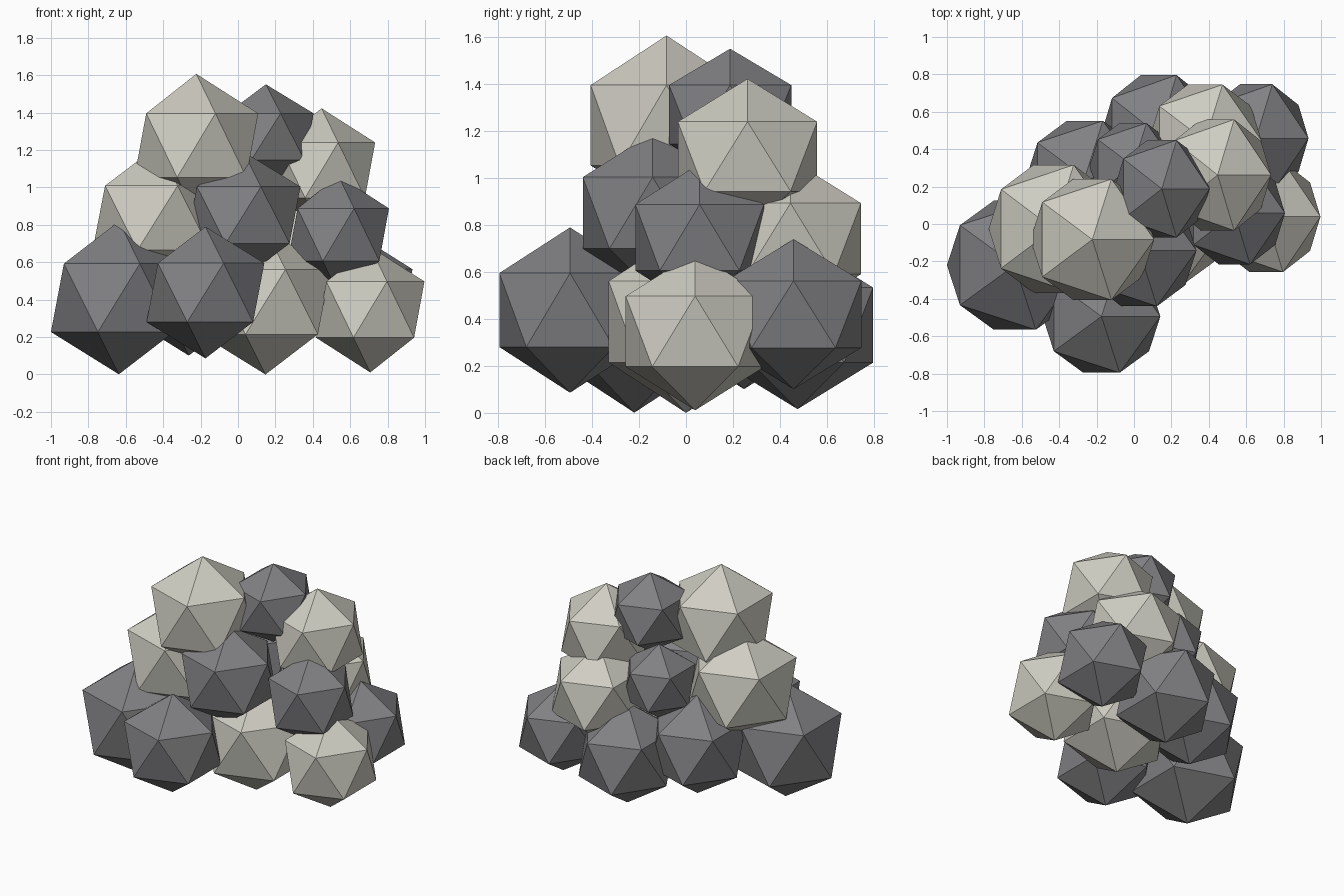
import bpy


def material(name, rgb):
    m = bpy.data.materials.new(name)
    m.diffuse_color = (*rgb, 1.0)
    return m


DARK = material("dark grey stone", (0.22, 0.22, 0.23))
LIGHT = material("pale grey stone", (0.62, 0.61, 0.54))


def boulder(name, mat, centre, radii):
    """Flat faceted twenty-sided boulder, slightly stretched per axis."""
    bpy.ops.mesh.primitive_ico_sphere_add(subdivisions=1, radius=1, location=centre)
    ob = bpy.context.object
    ob.name = name
    ob.scale = radii
    ob.data.materials.append(mat)


# Bottom layer
boulder("base_left", DARK, (-0.637, -0.22, 0.41), (0.406, 0.406, 0.409))
boulder("base_front", DARK, (-0.174, -0.494, 0.438), (0.352, 0.354, 0.352))
boulder("base_middle", LIGHT, (0.147, 0.0, 0.388), (0.387, 0.387, 0.388))
boulder("base_right", LIGHT, (0.707, 0.039, 0.347), (0.324, 0.348, 0.336))
boulder("base_back", DARK, (0.132, 0.475, 0.374), (0.345, 0.378, 0.358))
boulder("base_back_right", DARK, (0.653, 0.458, 0.42), (0.313, 0.34, 0.319))
boulder("base_back_left", DARK, (-0.263, 0.247, 0.453), (0.35, 0.358, 0.352))

# Middle layer
boulder("middle_right", DARK, (0.537, 0.058, 0.747), (0.302, 0.322, 0.315))
boulder("middle_left", LIGHT, (-0.43, -0.026, 0.837), (0.388, 0.402, 0.385))
boulder("middle_front", DARK, (0.028, -0.142, 0.852), (0.342, 0.35, 0.34))
boulder("middle_back_right", LIGHT, (0.38, 0.445, 0.742), (0.338, 0.353, 0.338))
boulder("middle_back", DARK, (-0.005, 0.31, 0.86), (0.26, 0.27, 0.265))

# Top layer
boulder("top_right", LIGHT, (0.447, 0.262, 1.092), (0.32, 0.349, 0.331))
boulder("top_back", DARK, (0.149, 0.188, 1.271), (0.285, 0.306, 0.28))
boulder("top_left", LIGHT, (-0.223, -0.083, 1.225), (0.37, 0.38, 0.382))
